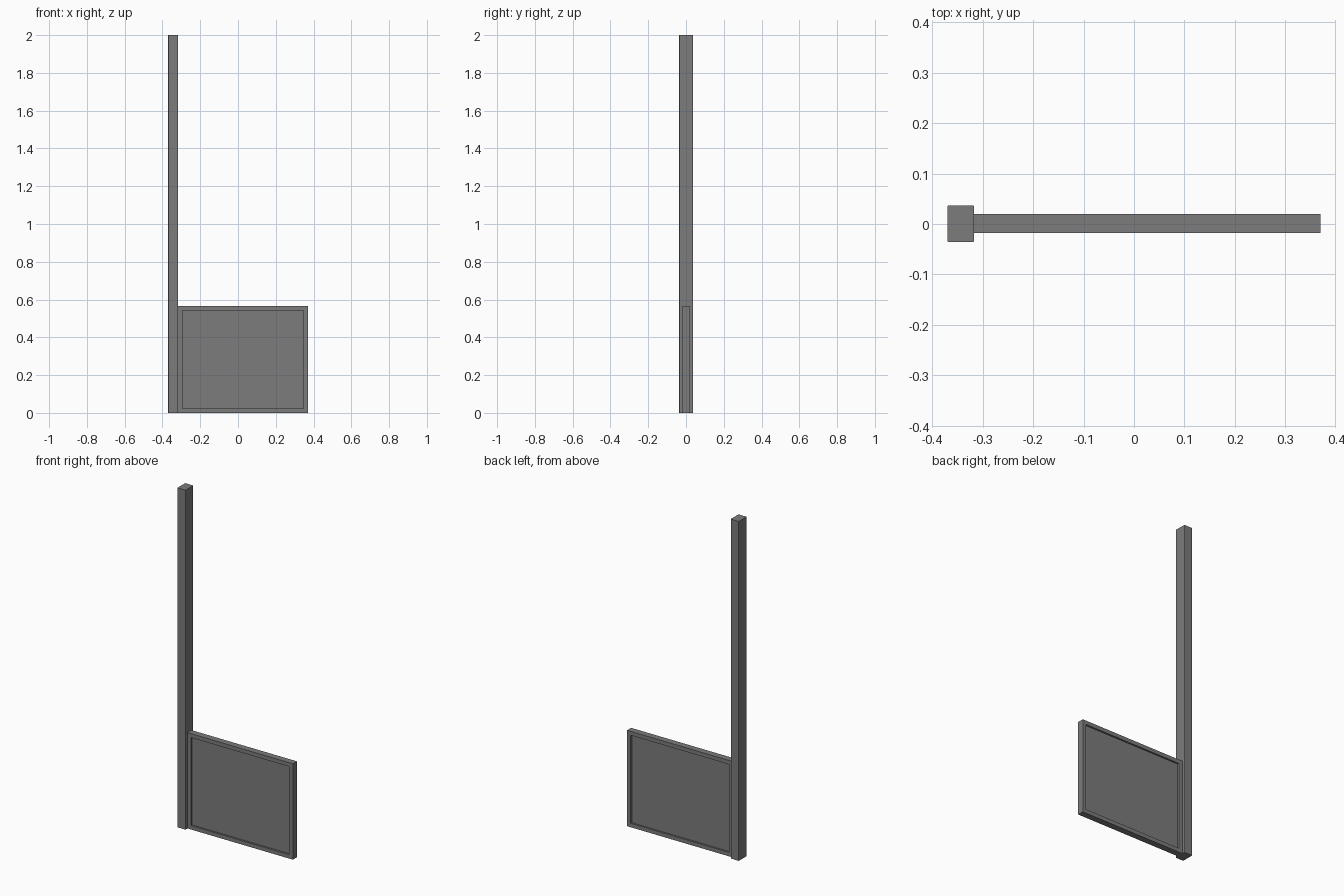
import bpy
import bmesh
from mathutils import Matrix, Vector

if "Cube" in bpy.data.objects:
    bpy.data.objects.remove(bpy.data.objects["Cube"], do_unlink=True)

# Single painted metal colour
metal = bpy.data.materials.new("dark_grey_metal")
metal.use_nodes = True
color = (0.2, 0.2, 0.2, 1)
metal.diffuse_color = color
metal.node_tree.nodes["Principled BSDF"].inputs["Base Color"].default_value = color


def box(low, high):
    low, high = Vector(low), Vector(high)
    bm = bmesh.new()
    place = Matrix.Translation((low + high) / 2) @ Matrix.Diagonal((high - low).to_4d())
    bmesh.ops.create_cube(bm, size=1, matrix=place)
    bm.normal_update()
    return bm


def finish(bm, name):
    mesh = bpy.data.meshes.new(name)
    bm.to_mesh(mesh)
    bm.free()
    mesh.materials.append(metal)
    obj = bpy.data.objects.new(name, mesh)
    bpy.context.collection.objects.link(obj)
    return obj


# Tall post with slightly eased vertical edges
post = box((-0.37, -0.036, 0), (-0.317, 0.037, 2))
uprights = [e for e in post.edges if abs(e.verts[0].co.z - e.verts[1].co.z) > 1]
bmesh.ops.bevel(post, geom=uprights, offset=0.003, segments=2, profile=0.5, affect='EDGES')
finish(post, "post")

# Framed panel, recessed on the front and the back
panel = box((-0.317, -0.018, 0), (0.37, 0.02, 0.565))
for face in [f for f in panel.faces if abs(f.normal.y) > 0.9]:
    inward = -face.normal.copy()
    bmesh.ops.inset_region(panel, faces=[face], thickness=0.033)
    # Steep recess walls: extrude the inner face straight in
    wall = bmesh.ops.extrude_discrete_faces(panel, faces=[face])["faces"]
    bmesh.ops.translate(panel, verts=wall[0].verts, vec=inward * 0.01)
finish(panel, "framed_panel")
